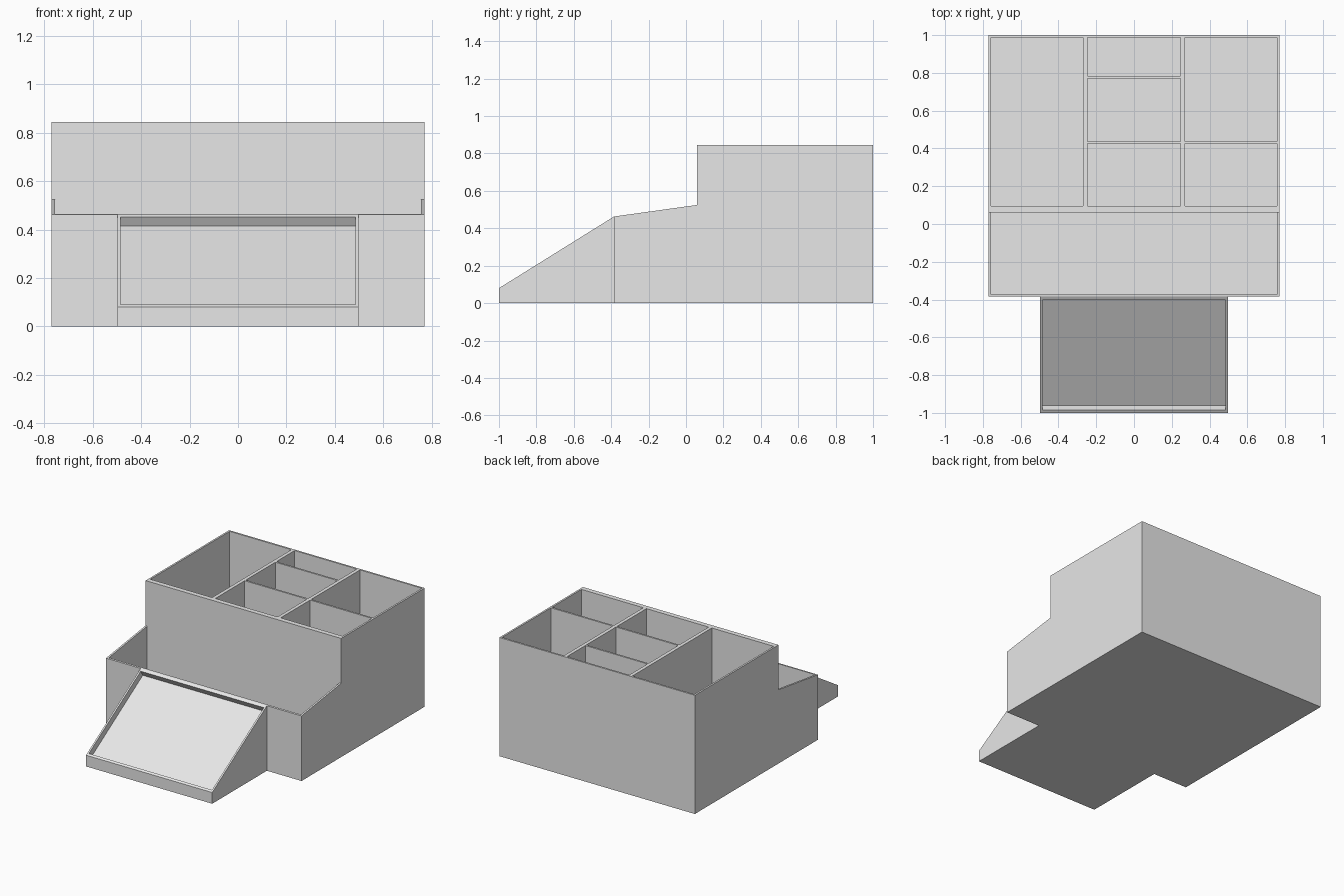
import bpy
import bmesh
from math import sin, cos, atan2

cube = bpy.data.objects.get("Cube")
if cube:
    bpy.data.objects.remove(cube, do_unlink=True)

# One plain grey for the whole organizer
grey = bpy.data.materials.new("light_grey")
grey.use_nodes = True
colour = (0.8, 0.8, 0.8, 1)
grey.diffuse_color = colour
grey.node_tree.nodes["Principled BSDF"].inputs["Base Color"].default_value = colour


def prism(name, profile, x0, x1):
    """Extrude a (y, z) side profile from x0 to x1."""
    bm = bmesh.new()
    face = bm.faces.new([bm.verts.new((x0, y, z)) for y, z in profile])
    new = bmesh.ops.extrude_face_region(bm, geom=[face])["geom"]
    verts = [v for v in new if isinstance(v, bmesh.types.BMVert)]
    bmesh.ops.translate(bm, verts=verts, vec=(x1 - x0, 0, 0))
    bmesh.ops.recalc_face_normals(bm, faces=bm.faces)
    mesh = bpy.data.meshes.new(name)
    bm.to_mesh(mesh)
    bm.free()
    mesh.materials.append(grey)
    obj = bpy.data.objects.new(name, mesh)
    bpy.context.collection.objects.link(obj)
    return obj


def box(name, x0, x1, y0, y1, z0, z1):
    return prism(name, [(y0, z0), (y1, z0), (y1, z1), (y0, z1)], x0, x1)


def carve(targets, cutter):
    """Subtract the cutter from each target, then discard it."""
    cutter.hide_render = True
    for obj in targets:
        mod = obj.modifiers.new("cut", "BOOLEAN")
        mod.operation = "DIFFERENCE"
        mod.solver = "EXACT"
        mod.object = cutter
        bpy.context.view_layer.objects.active = obj
        bpy.ops.object.modifier_apply(modifier=mod.name)
    bpy.data.objects.remove(cutter, do_unlink=True)


half, wall, floor = 0.77, 0.013, 0.015
front, step, back = -0.385, 0.06, 1.0
top, bin_front, bin_back = 0.845, 0.463, 0.525

# Main body: tall rear block with a lower, sloping front bin
body = prism("organizer_body",
             [(front, 0), (back, 0), (back, top), (step, top),
              (step, bin_back), (front, bin_front)], -half, half)

# Wedge-shaped front tray
lip = 0.08
tray = prism("sloped_front_tray",
             [(-1, 0), (front, 0), (front, bin_front), (-1, lip)], -0.497, 0.497)

# Rear compartments, as (x0, x1, y0, y1)
inner, rear, near = half - wall, back - wall, 0.095
compartments = [
    (-inner, -0.27, near, rear),
    (-0.245, 0.245, near, 0.425),
    (-0.245, 0.245, 0.438, 0.77),
    (-0.245, 0.245, 0.783, rear),
    (0.27, inner, near, 0.425),
    (0.27, inner, 0.438, rear),
]
for x0, x1, y0, y1 in compartments:
    carve([body], box("cutter", x0, x1, y0, y1, floor, top + 0.1))

# Front bin
carve([body], box("cutter", -inner, inner, front + wall, step, floor, 0.7))

# Shallow recess square to the tray slope
angle = atan2(bin_front - lip, front + 1)


def on_slope(y, depth):
    z = lip + (y + 1) * (bin_front - lip) / (front + 1)
    return y + depth * sin(angle), z - depth * cos(angle)


depth = 0.045
recess = [on_slope(-0.985, depth), on_slope(-0.402, depth),
          on_slope(-0.402, -depth), on_slope(-0.985, -depth)]
carve([body, tray], prism("cutter", recess, -0.485, 0.485))
